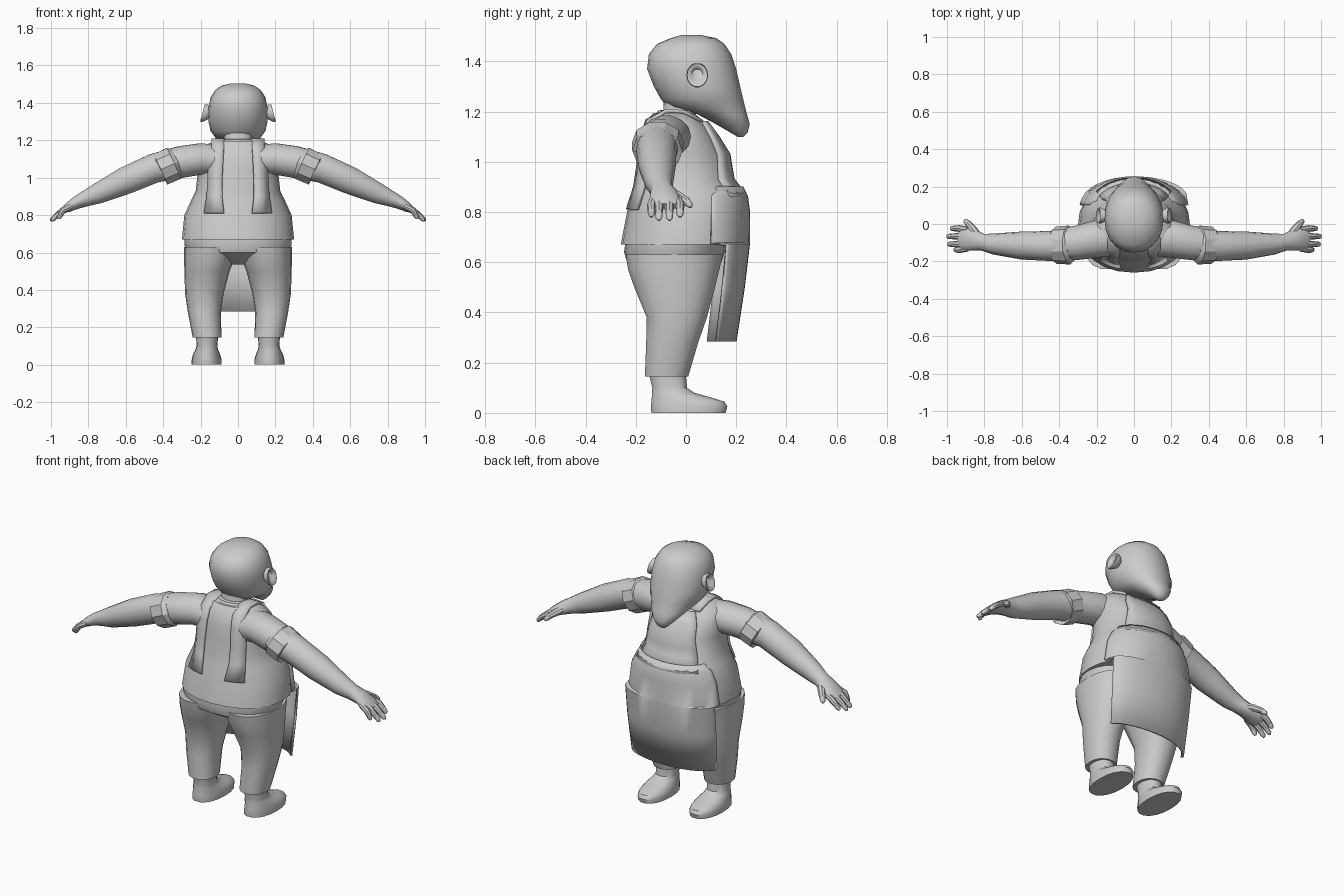
import bpy, bmesh, math
from mathutils import Vector

grey = bpy.data.materials.new("plain grey")
grey.diffuse_color = (0.6, 0.6, 0.6, 1)


def finish(name, bm, angle=40):
    bmesh.ops.recalc_face_normals(bm, faces=bm.faces)
    me = bpy.data.meshes.new(name)
    bm.to_mesh(me)
    bm.free()
    me.materials.append(grey)
    ob = bpy.data.objects.new(name, me)
    bpy.context.collection.objects.link(ob)
    bpy.ops.object.select_all(action='DESELECT')
    ob.select_set(True)
    bpy.context.view_layer.objects.active = ob
    bpy.ops.object.shade_smooth_by_angle(angle=math.radians(angle))
    return ob


def sup(a, p):
    """Point on a unit superellipse."""
    c, s = math.cos(a), math.sin(a)
    return (math.copysign(abs(c) ** (2 / p), c), math.copysign(abs(s) ** (2 / p), s))


def loft(name, rings, angle=40, capped=True):
    bm = bmesh.new()
    rows = [[bm.verts.new(p) for p in r] for r in rings]
    n = len(rows[0])
    for a, b in zip(rows, rows[1:]):
        for i in range(n):
            j = (i + 1) % n
            bm.faces.new((a[i], a[j], b[j], b[i]))
    if capped:
        bm.faces.new(rows[0][::-1])
        bm.faces.new(rows[-1])
    return finish(name, bm, angle)


def stack(secs, n=20, p=2.2):
    """Level rings from (z, y_back, y_front, half_width, centre_x)."""
    out = []
    for z, y0, y1, rx, *cx in secs:
        pts = [sup(2 * math.pi * i / n, p) for i in range(n)]
        out.append([((cx[0] if cx else 0) + rx * c, (y0 + y1) / 2 + (y1 - y0) / 2 * s, z) for c, s in pts])
    return out


def tube(secs, side=1, n=14):
    """Rings across a path from (x, y, z, half_depth, half_height)."""
    out = []
    for k, (x, y, z, ry, rz) in enumerate(secs):
        a, b = secs[max(k - 1, 0)], secs[min(k + 1, len(secs) - 1)]
        t = Vector(b[:3]) - Vector(a[:3])
        t.normalize()
        up = Vector((0, 0, 1))
        up = (up - t * up.dot(t)).normalized()
        lat = up.cross(t)
        ring = []
        for i in range(n):
            w = 2 * math.pi * i / n
            q = Vector((x, y, z)) + lat * ry * math.cos(w) + up * rz * math.sin(w)
            ring.append((q.x * side, q.y, q.z))
        out.append(ring)
    return out


def sheet(name, rows, thick):
    bm = bmesh.new()
    vs = [[bm.verts.new(p) for p in r] for r in rows]
    for a, b in zip(vs, vs[1:]):
        for i in range(len(a) - 1):
            bm.faces.new((a[i], a[i + 1], b[i + 1], b[i]))
    ob = finish(name, bm)
    m = ob.modifiers.new("thickness", 'SOLIDIFY')
    m.thickness, m.offset = thick, 0
    return ob


# Shirt and trunk
TRUNK = [(0.67, -.26, .24, .3), (0.8, -.235, .245, .287), (0.88, -.212, .232, .25), (0.93, -.2, .18, .226),
         (1.03, -.19, .163, .215), (1.1, -.178, .12, .22), (1.16, -.16, .075, .2), (1.195, -.13, .03, .13)]
loft("shirt", stack(TRUNK, 24))


def trunk_y(x, z, back):
    """Depth of the trunk surface at x, z."""
    for a, b in zip(TRUNK, TRUNK[1:]):
        if z <= b[0]:
            break
    f = min(max((z - a[0]) / (b[0] - a[0]), 0), 1)
    y0, y1, rx = [a[i] + (b[i] - a[i]) * f for i in (1, 2, 3)]
    h = (y1 - y0) / 2 * max(0, 1 - min(abs(x) / rx, 1) ** 2.2) ** (1 / 2.2)
    return (y0 + y1) / 2 + (-h if back else h)


# Apron bib on the chest
bib = []
for z, w in ((.86, .2), (.93, .17), (.98, .16), (1.03, .15), (1.1, .14), (1.16, .11)):
    bib.append([(w * t / 4, trunk_y(w * t / 4, z, False) + .008, z) for t in range(-4, 5)])
sheet("apron_bib", bib, .012)

# Straps over the shoulders and down the back
for s in (-1, 1):
    rows = []
    for z, a, b in ((.81, .075, .18), (.9, .085, .165), (1.0, .085, .16), (1.1, .08, .155), (1.165, .075, .14)):
        rows.append([(s * x, trunk_y(x, z, True) - .007, z) for x in (a, (a + b) / 2, b)])
    rows.append([(s * x, -.08, 1.203) for x in (.07, .1, .14)])
    rows.append([(s * x, -.01, 1.2) for x in (.07, .1, .14)])
    rows.append([(s * x, .06, 1.165) for x in (.07, .1, .13)])
    sheet("strap", rows, .014)

# Apron skirt, hanging free below the shirt hem
skirt = []
for z, yf, xe, yl, yr in ((.9, .222, .2, .12, .12), (.86, .241, .235, .1, .1), (.8, .249, .265, .1, .1),
                          (.675, .248, .285, .1, .1), (.67, .248, .275, .13, .16), (.5, .228, .27, .11, .145),
                          (.285, .195, .26, .085, .12)):
    row = []
    for i in range(-8, 9):
        t = math.sin(i / 8 * math.pi / 2)
        ye = yl if t < 0 else yr
        row.append((xe * t, yf - (yf - ye) * (1 - math.sqrt(max(0, 1 - t * t * .98))) / .86, z))
    skirt.append(row)
sheet("apron_skirt", skirt, .013)

# Trouser seat
loft("trouser_seat", stack([(.535, -.1, .06, .06), (.56, -.17, .11, .16), (.6, -.235, .14, .265),
                            (.64, -.247, .155, .287), (.69, -.24, .16, .287)], 24))

for s in (-1, 1):
    # Legs, shoes
    loft("trouser_leg", stack([(.145, -.165, .01, .077, s * .165), (.28, -.16, .05, .088, s * .18),
                               (.38, -.158, .085, .103, s * .18), (.5, -.208, .118, .121, s * .166),
                               (.57, -.233, .135, .135, s * .153), (.63, -.243, .15, .14, s * .148)], 18))
    loft("shoe", stack([(0, -.14, .16, .08, s * .168), (.025, -.142, .167, .08, s * .168),
                        (.045, -.14, .155, .076, s * .168), (.062, -.138, .10, .07, s * .168),
                        (.08, -.137, .035, .061, s * .167), (.1, -.135, .005, .055, s * .166),
                        (.16, -.15, 0, .06, s * .165)], 18))
    # Arm with sleeve cuff
    loft("arm", tube([(.08, -.075, 1.09, .09, .085), (.2, -.08, 1.1, .1, .086), (.3, -.1, 1.085, .092, .087),
                      (.45, -.118, 1.05, .08, .08), (.6, -.115, .985, .075, .075), (.75, -.107, .915, .056, .056),
                      (.81, -.097, .89, .045, .044), (.86, -.085, .868, .058, .035), (.91, -.08, .84, .065, .025),
                      (.935, -.08, .823, .055, .015)], s))
    loft("sleeve_cuff", tube([(.33, -.11, 1.083, .085, .08), (.345, -.112, 1.076, .104, .095),
                              (.415, -.114, 1.044, .1, .093), (.416, -.114, 1.043, .076, .075)], s, 10), 30)
    # Fingers and thumb
    for y, x, z in ((-.138, .955, .785), (-.108, .99, .772), (-.066, .995, .772), (-.024, .975, .785)):
        y0 = -.08 + (y + .08) * .85
        loft("finger", tube([(.89, y0, .85, .018, .016), (.935, y, .826, .018, .017),
                             ((x + .935) / 2, y, (z + .826) / 2 + .004, .016, .015),
                             (x, y, z + .004, .013, .012), (x + .004, y, z - .005, .006, .006)], s, 8))
    loft("thumb", tube([(.83, -.07, .88, .022, .02), (.86, -.03, .863, .022, .02), (.885, 0, .845, .018, .016),
                        (.9, .015, .828, .014, .013), (.905, .02, .82, .006, .006)], s, 8))
    # Ear: a rim with a hollow
    ear = []
    for x, r in ((.14, .6), (.16, .8), (.178, 1), (.19, .95), (.189, .72), (.172, .5)):
        ear.append([(s * (x - .012 * math.sin(w)), .045 + .043 * r * math.cos(w), 1.345 + .049 * r * math.sin(w))
                    for w in (2 * math.pi * i / 14 for i in range(14))])
    loft("ear", ear, 60)

# Neck and collar
loft("neck", stack([(1.14, -.12, .04, .09), (1.2, -.09, .03, .072), (1.29, -.09, .06, .09)], 16))
loft("collar", stack([(1.17, -.14, .05, .125), (1.205, -.11, .03, .09), (1.207, -.09, .02, .07)], 16), 30)

# Head with the beard drawn to a forward point
loft("head", stack([(1.1, .205, .228, .018), (1.115, .18, .245, .037), (1.15, .12, .254, .07), (1.19, .045, .243, .105),
                    (1.22, -.075, .235, .125), (1.25, -.1, .228, .147), (1.3, -.128, .216, .158),
                    (1.37, -.155, .2, .158), (1.43, -.148, .18, .147), (1.47, -.115, .153, .12),
                    (1.493, -.06, .12, .085), (1.505, -.02, .06, .035)], 20, 2.1), 50)
